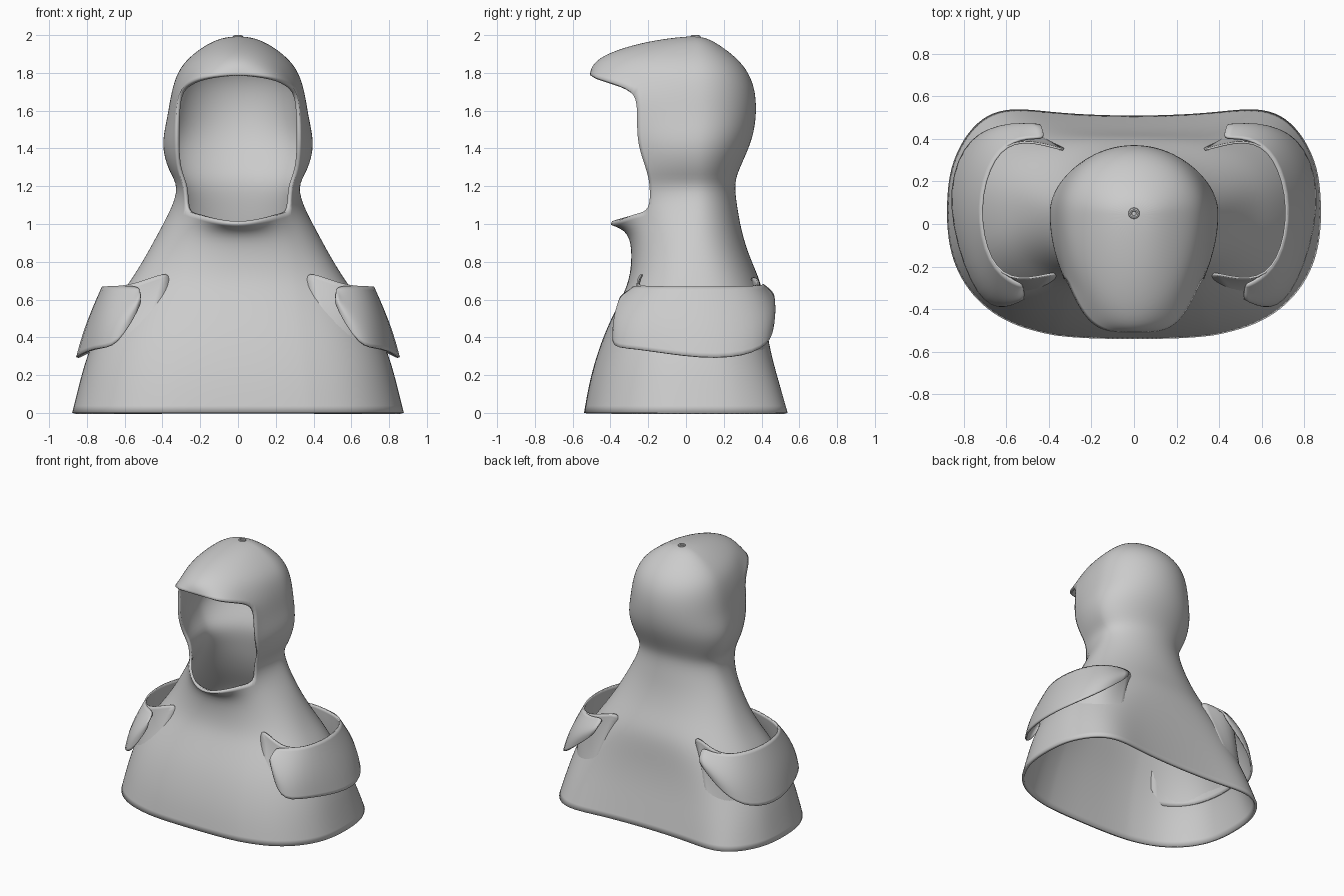
import bpy, bmesh, math

if "Cube" in bpy.data.objects:
    bpy.data.objects.remove(bpy.data.objects["Cube"])

gray = bpy.data.materials.new("gray_cloth")
gray.diffuse_color = (0.6, 0.6, 0.6, 1)
gray.use_nodes = True
gray.node_tree.nodes["Principled BSDF"].inputs["Base Color"].default_value = gray.diffuse_color


def finish(name, bm, thickness, mirror=False):
    bmesh.ops.recalc_face_normals(bm, faces=bm.faces)
    mesh = bpy.data.meshes.new(name)
    bm.to_mesh(mesh)
    bm.free()
    ob = bpy.data.objects.new(name, mesh)
    bpy.context.collection.objects.link(ob)
    mesh.materials.append(gray)
    if mirror:
        ob.modifiers.new("Mirror", "MIRROR")
    sub = ob.modifiers.new("Subdivision", "SUBSURF")
    sub.levels = sub.render_levels = 2
    sol = ob.modifiers.new("Cloth", "SOLIDIFY")
    sol.thickness = thickness
    sol.offset = -1
    for p in mesh.polygons:
        p.use_smooth = True


# Hood and cape: stacked rings (height, half width, front y, back y)
RINGS = [
    (0.00, .882, -.54, .505),
    (0.15, .845, -.515, .475),
    (0.30, .805, -.475, .445),
    (0.45, .74, -.42, .425),
    (0.60, .645, -.345, .415),
    (0.70, .57, -.30, .395),
    (0.83, .49, -.285, .335),
    (0.96, .42, -.30, .295),
    (1.07, .36, -.33, .275),    # lip under the face
    (1.20, .312, -.50, .255),
    (1.28, .37, -.47, .275),
    (1.42, .41, -.47, .345),
    (1.56, .375, -.60, .375),
    (1.70, .355, -.66, .37),    # visor edge
    (1.80, .325, -.50, .335),
    (1.88, .265, -.41, .27),
    (1.95, .17, -.24, .175),
    (1.985, .09, -.08, .11),
]
LIP, BRIM, F, B, Y0 = 8, 13, 12, 28, .05


def squareness(z, back=False):
    return 2 + (1.2 if back else .5) * min(1, max(0, (1 - z) / (.9 if back else .35)))


def panel_half_width(z, a):
    # Half width of the front strip, which is left open at the face
    if z < 1.08:
        return .40 - .12 * z / 1.06
    if z > 1.75:
        return .78 * a
    return min(.9 * a, .33 - .05 * (max(0, 1.42 - z) / .36) ** 2)


def spow(v, e):
    return math.copysign(abs(v) ** e, v)


def ring_point(z, a, yf, yb, t):
    s, c = math.sin(t), math.cos(t)
    e = 2 / squareness(z, c < 0)
    y = Y0 - spow(c, e) * (Y0 - yf if c > 0 else yb - Y0)
    if z < 0.7:                 # full corners, mostly at the rear
        y -= (.03 if c > 0 else .12) * (1 - z / .7) * math.sin(2 * t) ** 2 * c
    lift = .05 * (1.985 - z) / .185 if z > 1.75 else 0
    return (a * spow(s, e), y, z + lift * max(c, 0) ** 2)


bm = bmesh.new()
grid = []
for r, (z, a, yf, yb) in enumerate(RINGS):
    xe = panel_half_width(z, a)
    ta = math.asin((xe / a) ** (squareness(z) / 2))
    row = []
    for i in range(F + B):
        if i <= F:
            t = -ta + 2 * ta * i / F
        else:
            t = ta + (2 * math.pi - 2 * ta) * (i - F) / B
        co = ring_point(z, a, yf, yb, t)
        if 0 < i < F:
            s = 2 * i / F - 1
            if LIP < r < BRIM:  # open face
                row.append(None)
                continue
            if r == LIP:        # lip flares forward
                co = (xe * s, -.20 - .20 * (1 - s * s), z - .075 * (1 - s * s) ** 1.4)
            if r == BRIM:       # visor juts forward
                co = (xe * s, -.24 - .27 * (1 - abs(s) ** 4), z + .088 * (1 - s ** 4))
        row.append(bm.verts.new(co))
    grid.append(row)
for r in range(len(grid) - 1):
    for i in range(F + B):
        j = (i + 1) % (F + B)
        if LIP <= r < BRIM and i < F:
            continue
        bm.faces.new((grid[r][i], grid[r][j], grid[r + 1][j], grid[r + 1][i]))
top = bm.verts.new((0, .04, 1.995))
for i in range(F + B):
    bm.faces.new((grid[-1][i], grid[-1][(i + 1) % (F + B)], top))
finish("hood_and_cape", bm, 0.02)


def strip(name, upper, lower, bulge, thickness):
    # Curved cloth band between an upper and a lower edge, on both sides
    bm = bmesh.new()
    cols = []
    for u, l in zip(upper, lower):
        col = []
        for k in range(5):
            f = k / 4
            x, y, z = (a + (b - a) * f for a, b in zip(u, l))
            w = bulge * math.sin(math.pi * f)
            col.append(bm.verts.new((x + w * (x - .40), y + 3 * w * (y - .08), z)))
        cols.append(col)
    for c, d in zip(cols, cols[1:]):
        for k in range(4):
            bm.faces.new((c[k], d[k], d[k + 1], c[k + 1]))
    finish(name, bm, thickness, mirror=True)


# Shoulder walls: from the armhole rim down into the cape
RIM = [(.34, -.22, .77), (.55, -.285, .675), (.69, -.19, .67), (.74, .08, .67),
       (.67, .33, .67), (.53, .415, .675), (.30, .34, .75)]
HEM = [ring_point(.28, .80, -.475, .445, math.radians(a)) for a in (34, 52, 70, 93, 118, 136, 152)]
strip("shoulder_walls", RIM, HEM, 0, 0.01)

# Shoulder flaps: hang from the rim over the walls, front to back
FLAP_TOP = [(.52, -.285, .66)] + RIM[1:6] + [(.42, .40, .69)]
FLAP_EDGE = [(.51, -.345, .575), (.64, -.42, .34), (.77, -.31, .35), (.89, .10, .28),
             (.81, .38, .31), (.65, .475, .41), (.45, .465, .58)]
strip("shoulder_flaps", FLAP_TOP, FLAP_EDGE, 0.03, 0.012)

# Crown button
bpy.ops.mesh.primitive_torus_add(major_radius=.018, minor_radius=.009, major_segments=16,
                                 minor_segments=8, location=(0, .05, 1.991))
button = bpy.context.object
button.name = "crown_button"
button.data.materials.append(gray)
bpy.ops.object.shade_smooth_by_angle()
